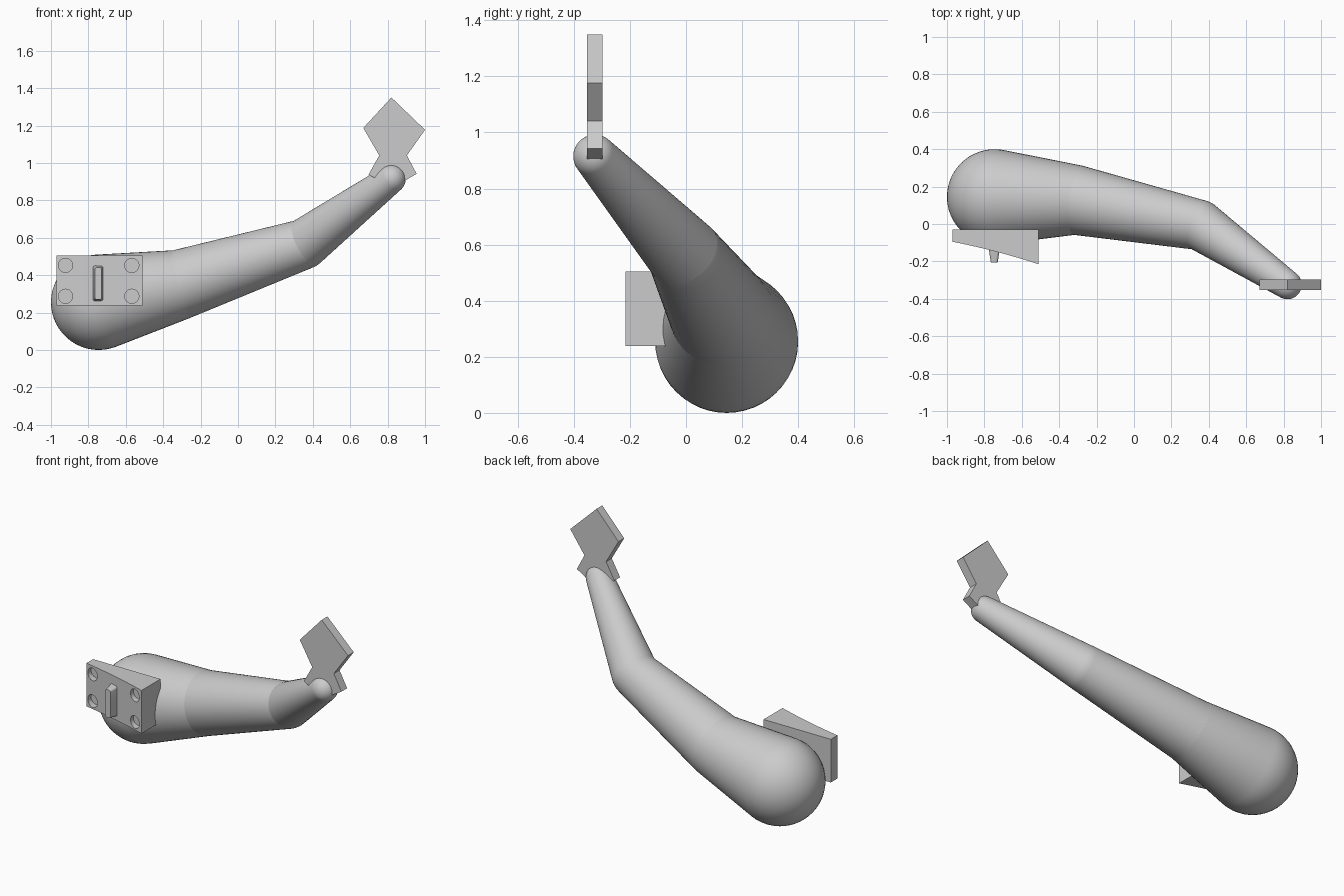
import bpy, bmesh, math
from mathutils import Vector, Matrix

cube = bpy.data.objects.get("Cube")
if cube:
    bpy.data.objects.remove(cube, do_unlink=True)

grey = bpy.data.materials.new("light grey")
grey.use_nodes = True
colour = (0.6, 0.6, 0.6, 1)
grey.diffuse_color = colour
grey.node_tree.nodes["Principled BSDF"].inputs["Base Color"].default_value = colour


def finish(name, bm):
    """Turn a bmesh into a named grey object."""
    bmesh.ops.recalc_face_normals(bm, faces=bm.faces)
    mesh = bpy.data.meshes.new(name)
    bm.to_mesh(mesh)
    bm.free()
    mesh.materials.append(grey)
    ob = bpy.data.objects.new(name, mesh)
    bpy.context.collection.objects.link(ob)
    return ob


def smooth(ob, degrees=30):
    bpy.ops.object.select_all(action='DESELECT')
    ob.select_set(True)
    bpy.context.view_layer.objects.active = ob
    bpy.ops.object.shade_smooth_by_angle(angle=math.radians(degrees))


def prism(name, points, offset):
    """Extrude a closed outline of 3D points along an offset."""
    bm = bmesh.new()
    face = bm.faces.new([bm.verts.new(p) for p in points])
    out = bmesh.ops.extrude_face_region(bm, geom=[face])
    verts = [v for v in out["geom"] if isinstance(v, bmesh.types.BMVert)]
    bmesh.ops.translate(bm, vec=offset, verts=verts)
    return finish(name, bm)


def capsule(name, a, b, ra, rb):
    """Round-ended tapering limb, turned around the line from a to b."""
    a, b = Vector(a), Vector(b)
    length = (b - a).length
    tangent = math.acos((ra - rb) / length)
    steps = 14
    profile = []
    for i in range(steps + 1):
        t = math.pi + (tangent - math.pi) * i / steps
        profile.append((ra * math.sin(t), ra * math.cos(t)))
    for i in range(steps + 1):
        t = tangent * (1 - i / steps)
        profile.append((rb * math.sin(t), length + rb * math.cos(t)))
    bm = bmesh.new()
    verts = [bm.verts.new((max(r, 0), 0, z)) for r, z in profile]
    edges = [bm.edges.new(pair) for pair in zip(verts, verts[1:])]
    bmesh.ops.spin(bm, geom=verts + edges, cent=(0, 0, 0), axis=(0, 0, 1),
                   angle=math.tau, steps=48)
    bmesh.ops.remove_doubles(bm, verts=bm.verts, dist=1e-5)
    turn = (b - a).to_track_quat('Z', 'Y').to_matrix().to_4x4()
    bm.transform(Matrix.Translation(a) @ turn)
    smooth(finish(name, bm))


# Arm: three tapering limbs meeting at round joints
joints = [((-0.745, 0.145, 0.255), 0.255), ((-0.32, 0.13, 0.347), 0.187),
          ((0.35, -0.005, 0.565), 0.134), ((0.82, -0.325, 0.915), 0.077)]
names = ["arm_root", "arm_middle", "arm_tip"]
for name, (a, ra), (b, rb) in zip(names, joints, joints[1:]):
    capsule(name, a, b, ra, rb)

# Flat paddle at the tip
outline = [(0.82, 1.35), (1.0, 1.177), (0.903, 1.04), (0.955, 0.942),
           (0.826, 0.866), (0.698, 0.938), (0.755, 1.04), (0.67, 1.187)]
prism("tip_paddle", [(x, -0.353, z) for x, z in outline], (0, 0.056, 0))


# Mounting block with a gently hollowed front
def front_y(x):
    t = (x + 0.97) / 0.46
    return -0.095 - 0.12 * (0.75 * t + 0.25 * t * t)


xs = [-0.97 + 0.46 * i / 12 for i in range(13)]
plan = [(-0.51, -0.03), (-0.97, -0.03)] + [(x, front_y(x)) for x in xs]
block = prism("mounting_block", [(x, y, 0.238) for x, y in plan], (0, 0, 0.267))

# Blind screw holes in the four corners
bm = bmesh.new()
for x in (-0.922, -0.568):
    for z in (0.287, 0.452):
        place = Matrix.Translation((x, front_y(x) - 0.06, z)) @ Matrix.Rotation(math.pi / 2, 4, 'X')
        bmesh.ops.create_cone(bm, cap_ends=True, segments=32, radius1=0.038,
                              radius2=0.038, depth=0.2, matrix=place)
cutter = finish("hole_cutter", bm)
cutter.hide_render = True
cut = block.modifiers.new("holes", 'BOOLEAN')
cut.object = cutter
cut.solver = 'EXACT'
bpy.context.view_layer.objects.active = block
bpy.ops.object.modifier_apply(modifier=cut.name)
bpy.data.objects.remove(cutter, do_unlink=True)
smooth(block)

# Tapering key on the block, with rounded long edges
bm = bmesh.new()
bmesh.ops.create_cube(bm, size=1)
for v in bm.verts:
    tip = v.co.y < 0
    v.co = Vector((-0.747 + v.co.x * (0.036 if tip else 0.07),
                   -0.206 if tip else -0.1,
                   0.356 + v.co.z * (0.172 if tip else 0.2)))
long_edges = [e for e in bm.edges if abs(e.verts[0].co.y - e.verts[1].co.y) > 0.05]
bmesh.ops.bevel(bm, geom=long_edges, offset=0.012, segments=4, profile=0.5,
                affect='EDGES')
smooth(finish("block_key", bm))
